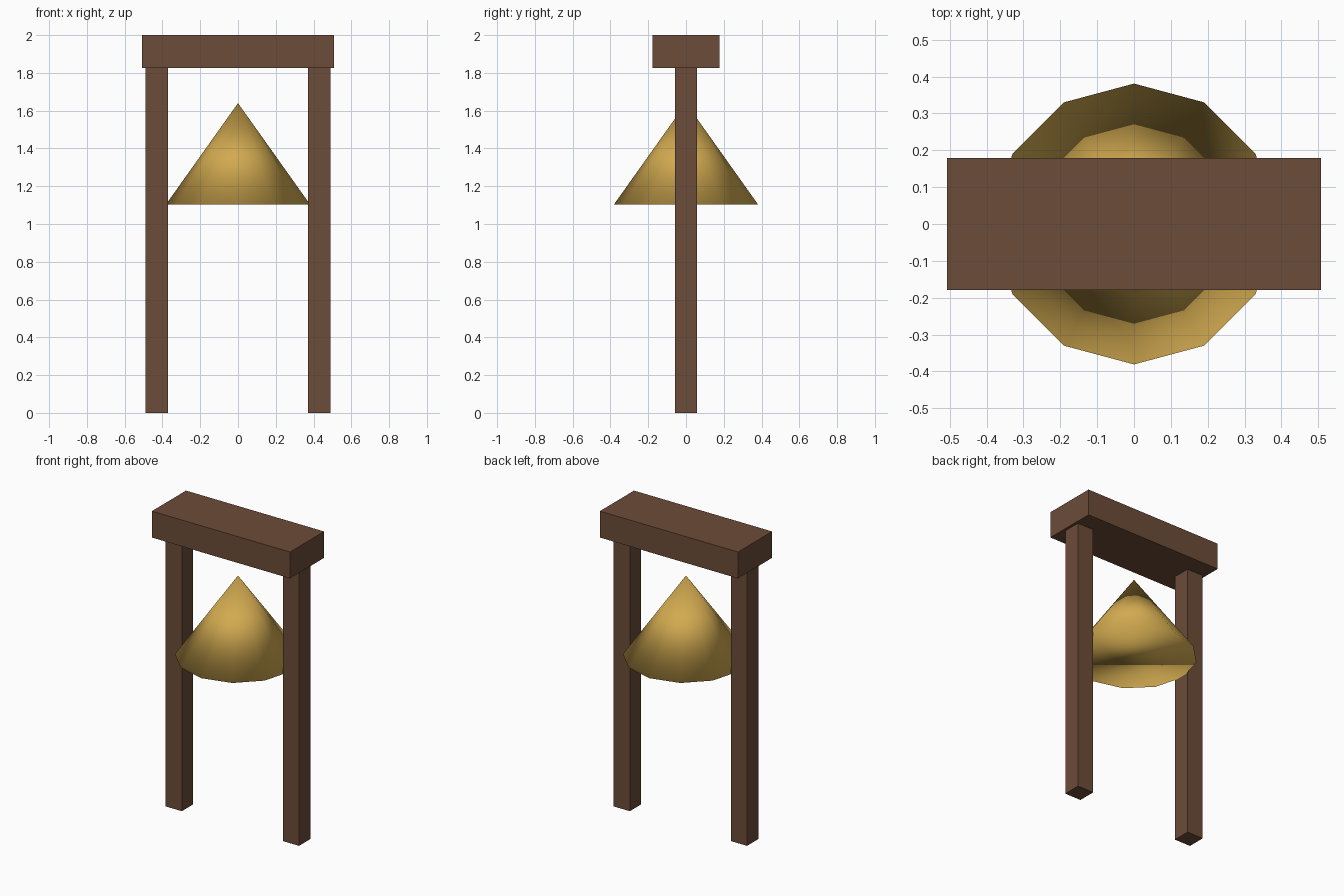
import bpy

if "Cube" in bpy.data.objects:
    bpy.data.objects.remove(bpy.data.objects["Cube"])


def material(name, color):
    m = bpy.data.materials.new(name)
    m.diffuse_color = (*color, 1)
    m.use_nodes = True
    m.node_tree.nodes["Principled BSDF"].inputs["Base Color"].default_value = m.diffuse_color
    return m


wood = material("dark_wood", (0.15, 0.072, 0.04))
brass = material("brass", (0.64, 0.40, 0.08))


def box(name, center, size):
    bpy.ops.mesh.primitive_cube_add(size=1, location=center)
    ob = bpy.context.object
    ob.name = name
    ob.scale = size
    bpy.ops.object.transform_apply(location=False, rotation=False, scale=True)
    ob.data.materials.append(wood)


# Two upright posts
for side, label in ((-1, "left"), (1, "right")):
    box(label + "_post", (side * 0.43, 0, 0.9125), (0.119, 0.119, 1.825))

# Crossbeam on top
box("crossbeam", (0, 0, 1.9125), (1.014, 0.357, 0.175))

# Twelve-sided bell, smooth shaded, hanging free between the posts
bottom, top = 1.104, 1.64
bpy.ops.mesh.primitive_cone_add(vertices=12, radius1=0.381, radius2=0,
                                depth=top - bottom,
                                location=(0, 0, (bottom + top) / 2))
bell = bpy.context.object
bell.name = "bell"
bell.data.materials.append(brass)
bpy.ops.object.shade_smooth()
